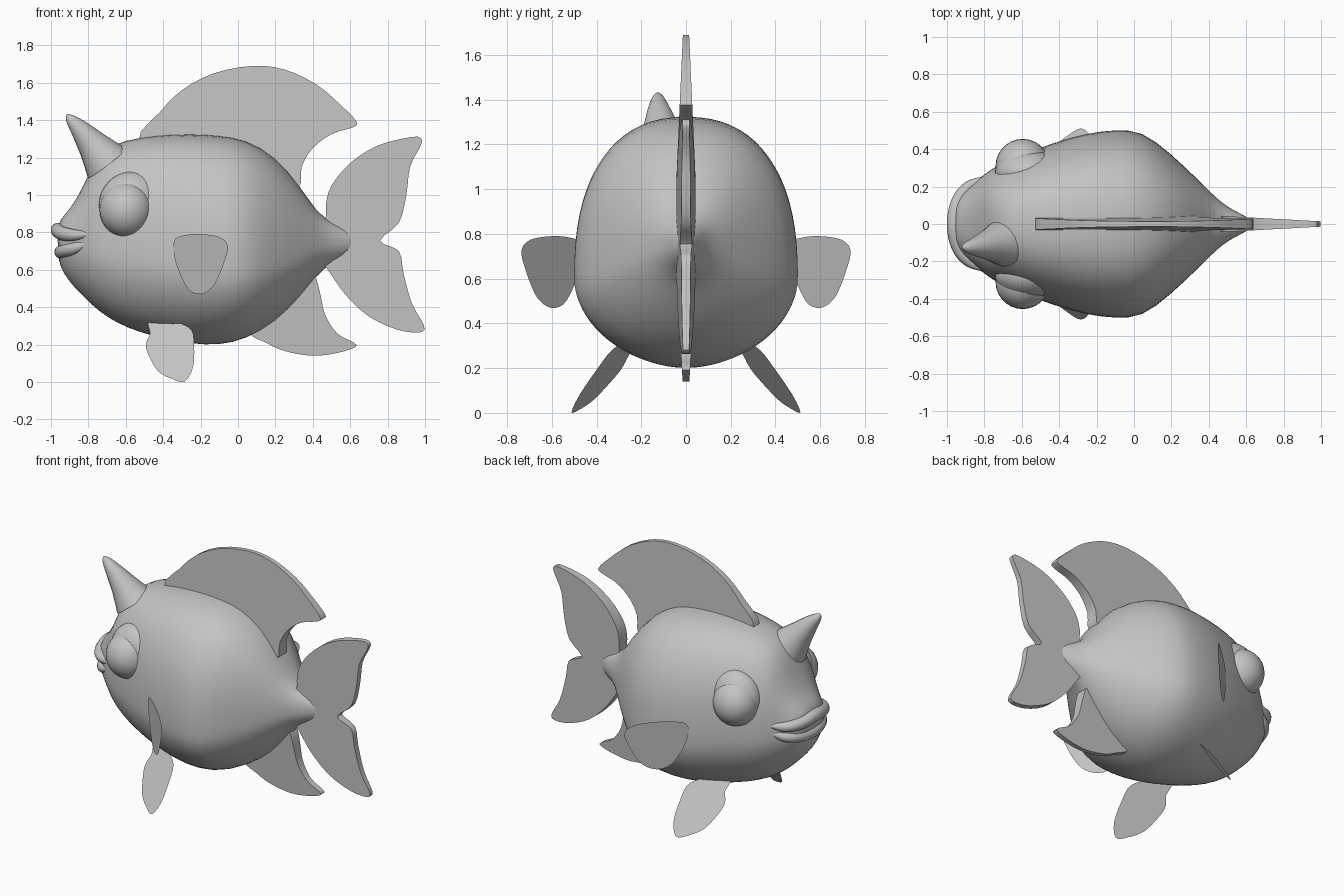
import bpy, bmesh, math
from mathutils import Vector

if "Cube" in bpy.data.objects:
    bpy.data.objects.remove(bpy.data.objects["Cube"])

grey = bpy.data.materials.new("plain grey")
grey.diffuse_color = (0.55, 0.55, 0.55, 1)
grey.use_nodes = True
grey.node_tree.nodes["Principled BSDF"].inputs["Base Color"].default_value = grey.diffuse_color


def finish(name, bm, angle=40):
    bmesh.ops.recalc_face_normals(bm, faces=bm.faces)
    me = bpy.data.meshes.new(name)
    bm.to_mesh(me)
    bm.free()
    ob = bpy.data.objects.new(name, me)
    bpy.context.collection.objects.link(ob)
    me.materials.append(grey)
    bpy.ops.object.select_all(action='DESELECT')
    ob.select_set(True)
    bpy.context.view_layer.objects.active = ob
    bpy.ops.object.shade_smooth_by_angle(angle=math.radians(angle))
    return ob


def spline(pts, closed, steps=4):
    """Catmull-Rom curve through the points."""
    P = [Vector(p) for p in pts]
    n, out = len(P), []
    for i in range(n if closed else n - 1):
        idx = [i - 1, i, i + 1, i + 2]
        a, b, c, d = [P[j % n] if closed else P[min(max(j, 0), n - 1)] for j in idx]
        for s in range(steps):
            t = s / steps
            out.append(0.5 * (2 * b + (c - a) * t + (2 * a - 5 * b + 4 * c - d) * t * t
                              + (3 * b - a - 3 * c + d) * t ** 3))
    if not closed:
        out.append(P[-1])
    return out


def loft(rings):
    bm = bmesh.new()
    rows = [[bm.verts.new(p) for p in r] for r in rings]
    n = len(rows[0])
    for a, b in zip(rows, rows[1:]):
        for i in range(n):
            bm.faces.new((a[i], a[(i + 1) % n], b[(i + 1) % n], b[i]))
    bm.faces.new(rows[0])
    bm.faces.new(rows[-1])
    return bm


def tube(name, pts, sides=12):
    """Tapered tube; each point is x, y, z, radius."""
    path = spline([Vector(p) for p in pts], False)
    rings = []
    for i, p in enumerate(path):
        t = (path[min(i + 1, len(path) - 1)] - path[max(i - 1, 0)]).to_3d().normalized()
        u = t.cross(Vector((0.3, 0.2, 1))).normalized()
        v = t.cross(u)
        rings.append([p.to_3d() + p.w * (u * math.cos(k * math.tau / sides) + v * math.sin(k * math.tau / sides))
                      for k in range(sides)])
    return finish(name, loft(rings), 60)


def thick_fin(name, outline, half):
    """Centre fin from an x-z outline, half(x, z) is its half thickness."""
    pts = spline(outline, True, 3)
    bm = loft([[(p.x, s * half(p.x, p.y), p.y) for p in pts] for s in (-1, 1)])
    return finish(name, bm)


def thin_fin(name, outline, side, depth):
    """Paper-thin side fin on a slanted plane."""
    bm = bmesh.new()
    bm.faces.new([bm.verts.new((p.x, side * depth(p.x, p.y), p.y)) for p in spline(outline, True, 3)])
    return finish(name, bm)


# Body: x, top, bottom, half width, height of the widest point
stations = [
    (-.965, .85, .65, .09, .76), (-.93, .89, .575, .16, .75), (-.88, .95, .51, .20, .73),
    (-.82, 1.06, .45, .25, .71), (-.77, 1.18, .40, .29, .70), (-.70, 1.255, .345, .33, .69),
    (-.60, 1.295, .29, .37, .68), (-.45, 1.32, .24, .43, .65), (-.25, 1.33, .20, .49, .62),
    (-.10, 1.32, .195, .505, .60), (.04, 1.30, .225, .505, .59), (.20, 1.21, .32, .375, .63),
    (.33, 1.05, .45, .25, .68), (.42, .91, .57, .16, .72), (.50, .85, .64, .085, .74),
    (.64, .80, .69, .025, .75)]
rings = []
for x, top, bot, hw, zc in stations:
    ring = []
    for k in range(36):
        a = k * math.tau / 36
        c, s = math.cos(a), math.sin(a)
        e = 2 / (2.4 if s > 0 else 1.9)
        h = top - zc if s > 0 else zc - bot
        ring.append((x, math.copysign(abs(c) ** e, c) * hw, zc + math.copysign(abs(s) ** e, s) * h))
    rings.append(ring)
body = finish("body", loft(rings), 60)
sub = body.modifiers.new("smooth", 'SUBSURF')
sub.levels = sub.render_levels = 1

# Eyes and the soft sockets around them
for side, label in ((-1, "right"), (1, "left")):
    for part, loc, rad in (("eye", (-.595, .31, .92), (.145, .145, .15)),
                           ("eye_socket", (-.565, .27, .94), (.18, .13, .185))):
        bm = bmesh.new()
        bmesh.ops.create_uvsphere(bm, u_segments=28, v_segments=16, radius=1)
        for v in bm.verts:
            v.co = Vector((loc[0] + v.co.x * rad[0], side * (loc[1] + v.co.y * rad[1]), loc[2] + v.co.z * rad[2]))
        finish(part + "_" + label, bm)

# Lips
upper = [(-.79, .245, .79, .012), (-.88, .20, .785, .032), (-.94, .12, .795, .038)]
lower = [(-.79, .24, .745, .012), (-.87, .195, .715, .032), (-.925, .115, .70, .036)]
for name, half, mid in (("upper_lip", upper, (-.962, 0, .812, .04)), ("lower_lip", lower, (-.945, 0, .695, .037))):
    tube(name, half + [mid] + [(x, -y, z, r) for x, y, z, r in reversed(half)])

# Single off-centre horn
tube("horn", [(-.70, -.10, 1.17, .13), (-.77, -.11, 1.26, .088), (-.84, -.12, 1.345, .055),
              (-.895, -.125, 1.405, .028), (-.915, -.125, 1.43, .006)], 16)

# Centre-line fins
thick_fin("dorsal_fin", [
    (-.53, 1.29), (-.42, 1.44), (-.30, 1.56), (-.13, 1.65), (.08, 1.69), (.25, 1.67), (.42, 1.59), (.55, 1.48),
    (.635, 1.39), (.61, 1.36), (.50, 1.325), (.40, 1.25), (.34, 1.15), (.32, 1.03), (.15, 1.0), (-.30, 1.15)],
    lambda x, z: .014 + (1.69 - z) * .045)
thick_fin("tail_fin", [
    (.38, .83), (.465, .87), (.47, .95), (.50, 1.05), (.60, 1.17), (.75, 1.265), (.93, 1.31), (.98, 1.30),
    (.975, 1.26), (.92, 1.15), (.90, 1.0), (.86, .85), (.76, .755), (.86, .70), (.885, .58), (.93, .42),
    (.995, .30), (.97, .265), (.85, .28), (.70, .35), (.58, .46), (.50, .57), (.46, .62), (.38, .64)],
    lambda x, z: .014 + (1 - x) * .055)
thick_fin("anal_fin", [
    (.06, .27), (.15, .21), (.25, .165), (.40, .14), (.53, .155), (.625, .185), (.62, .21), (.53, .26),
    (.465, .36), (.44, .47), (.40, .58), (.28, .60), (.13, .42)],
    lambda x, z: .015 + max(0, z - .14) * .06)

# Paired side fins
for side, label in ((-1, "right"), (1, "left")):
    thin_fin("pectoral_fin_" + label, [
        (-.335, .765), (-.28, .785), (-.20, .79), (-.10, .775), (-.055, .73), (-.07, .65), (-.12, .53),
        (-.17, .48), (-.22, .47), (-.27, .50), (-.32, .60), (-.345, .70)],
        side, lambda x, z: .735 + .93 * (x + .055))
    thin_fin("pelvic_fin_" + label, [
        (-.48, .32), (-.42, .33), (-.33, .32), (-.25, .28), (-.235, .20), (-.24, .08), (-.285, .003),
        (-.35, .015), (-.43, .06), (-.485, .16), (-.49, .21), (-.47, .26)],
        side, lambda x, z: .37 - .70 * (z - .16) + .42 * (x + .36))
